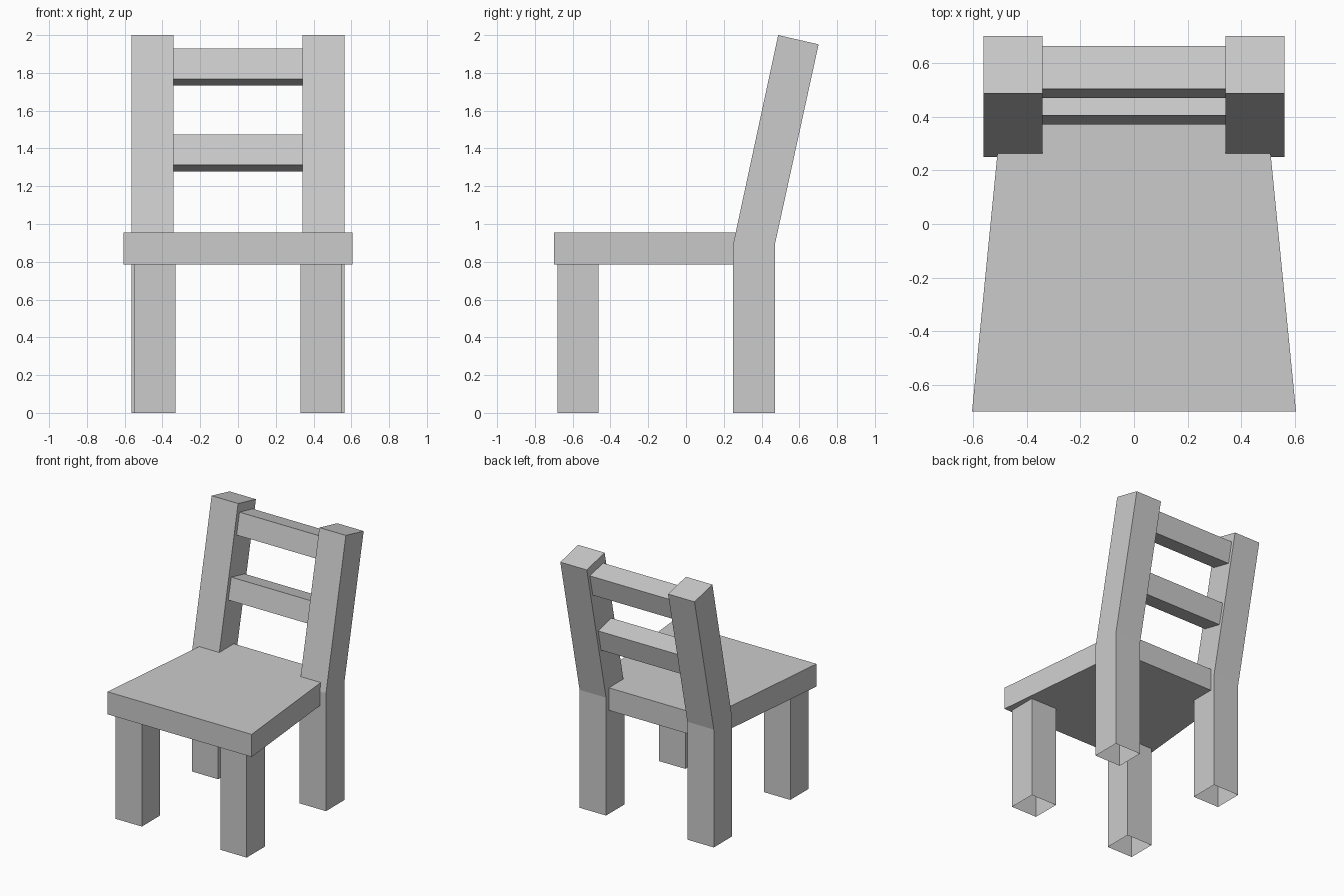
import bpy
import bmesh
from mathutils import Vector

old = bpy.data.objects.get("Cube")
if old:
    bpy.data.objects.remove(old, do_unlink=True)

grey = bpy.data.materials.new("plain grey")
grey.use_nodes = True
colour = (0.6, 0.6, 0.6, 1)
grey.diffuse_color = colour
grey.node_tree.nodes["Principled BSDF"].inputs["Base Color"].default_value = colour


def prism(name, outline, offset, open_bottom=False, mirrored=False):
    """Extrude a flat outline by an offset; optionally leave the floor end open."""
    bm = bmesh.new()
    face = bm.faces.new([bm.verts.new(p) for p in outline])
    grown = bmesh.ops.extrude_face_region(bm, geom=[face], use_keep_orig=True)
    verts = [g for g in grown["geom"] if isinstance(g, bmesh.types.BMVert)]
    bmesh.ops.translate(bm, verts=verts, vec=Vector(offset))
    bmesh.ops.recalc_face_normals(bm, faces=bm.faces)
    if open_bottom:
        floor = [f for f in bm.faces if all(v.co.z < 0.001 for v in f.verts)]
        bmesh.ops.delete(bm, geom=floor, context='FACES')
    mesh = bpy.data.meshes.new(name)
    bm.to_mesh(mesh)
    bm.free()
    mesh.materials.append(grey)
    obj = bpy.data.objects.new(name, mesh)
    bpy.context.collection.objects.link(obj)
    if mirrored:
        obj.modifiers.new("Mirror", 'MIRROR').use_clip = False
    return obj


def side_outline(x, points):
    return [(x, y, z) for y, z in points]


# Tapered seat, wider at the front
seat_bottom, seat_top = 0.785, 0.956
prism("seat",
      [(-0.605, -0.7, seat_bottom), (0.605, -0.7, seat_bottom),
       (0.493, 0.437, seat_bottom), (-0.493, 0.437, seat_bottom)],
      (0, 0, seat_top - seat_bottom))

# Straight front legs, open underneath
prism("front_legs",
      side_outline(0.33, [(-0.681, 0), (-0.464, 0),
                          (-0.464, seat_bottom), (-0.681, seat_bottom)]),
      (0.22, 0, 0), open_bottom=True, mirrored=True)

# Rear legs that bend backwards into the backrest posts
prism("back_posts",
      side_outline(0.341, [(0.25, 0), (0.471, 0), (0.471, 0.894),
                           (0.702, 1.951), (0.488, 2.0), (0.25, 0.894)]),
      (0.222, 0, 0), open_bottom=True, mirrored=True)

# Two tilted slats between the posts
for name, y, z in (("upper_slat", 0.505, 1.928), ("lower_slat", 0.406, 1.473)):
    prism(name,
          side_outline(-0.341, [(y, z), (y - 0.035, z - 0.16),
                                (y + 0.125, z - 0.196), (y + 0.16, z - 0.036)]),
          (0.682, 0, 0))
